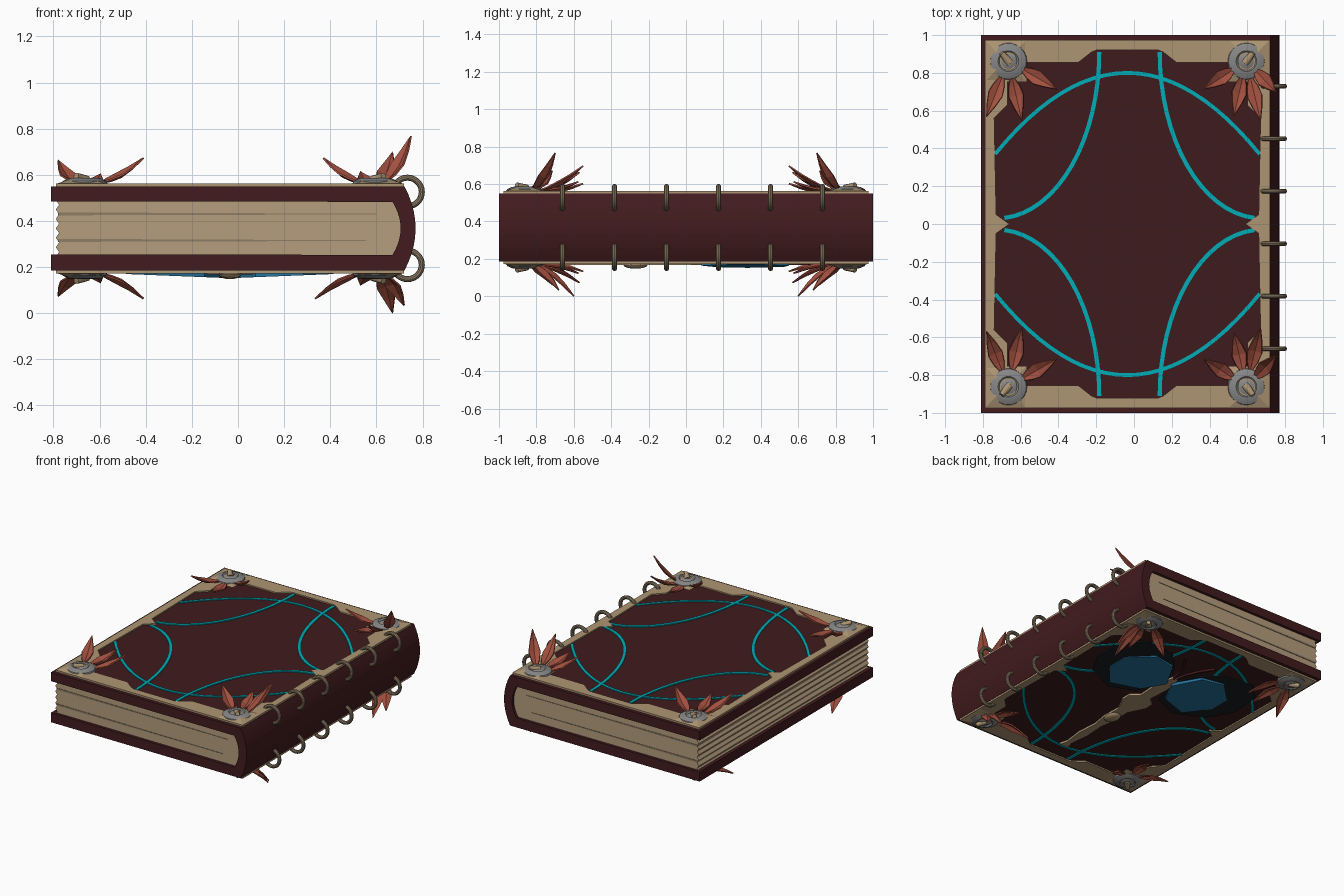
import bpy, bmesh, math
from mathutils import Vector, Matrix

if "Cube" in bpy.data.objects:
    bpy.data.objects.remove(bpy.data.objects["Cube"], do_unlink=True)

MID = 0.3675               # height of the mirror plane between the two covers
CX = -0.035                # middle of the cover decoration
CENTRE = (CX, 0, MID)


def material(name, r, g, b):
    m = bpy.data.materials.new(name)
    m.use_nodes = True
    m.diffuse_color = (r, g, b, 1)
    m.node_tree.nodes["Principled BSDF"].inputs["Base Color"].default_value = (r, g, b, 1)
    return m


LEATHER = material("maroon leather", 0.054, 0.011, 0.013)
PANEL = material("dark panel", 0.049, 0.011, 0.012)
TAN = material("tan trim", 0.42, 0.3, 0.17)
PAPER = material("paper", 0.46, 0.34, 0.205)
BRONZE = material("bronze", 0.27, 0.205, 0.13)
GREY = material("grey metal", 0.24, 0.24, 0.24)
RUST = material("rust red", 0.36, 0.08, 0.05)
CYAN = material("cyan inlay", 0.0, 0.42, 0.48)
BLUE = material("wing blue", 0.018, 0.17, 0.34)
BLACK = material("wing black", 0.01, 0.013, 0.015)


def finish(bm, name, mat, loc=(0, 0, 0), mirror="", smooth=False):
    bmesh.ops.recalc_face_normals(bm, faces=bm.faces)
    me = bpy.data.meshes.new(name)
    bm.to_mesh(me)
    bm.free()
    me.materials.append(mat)
    ob = bpy.data.objects.new(name, me)
    ob.location = loc
    bpy.context.collection.objects.link(ob)
    if mirror:
        mod = ob.modifiers.new("mirror", "MIRROR")
        mod.use_axis = [axis in mirror for axis in "xyz"]
        mod.use_mirror_merge = False
    if smooth:
        bpy.ops.object.select_all(action="DESELECT")
        ob.select_set(True)
        bpy.context.view_layer.objects.active = ob
        bpy.ops.object.shade_smooth_by_angle(angle=math.radians(40))
    return ob


def slab(name, mat, loops, z0, z1, loc=CENTRE, mirror="", lift=None):
    """Flat plate from an outline and optional hole outlines."""
    bm = bmesh.new()
    for loop in loops:
        vs = [bm.verts.new((x, y, z0)) for x, y in loop]
        for a, b in zip(vs, vs[1:] + vs[:1]):
            bm.edges.new((a, b))
    bmesh.ops.triangle_fill(bm, edges=bm.edges[:], use_beauty=True)
    new = bmesh.ops.extrude_face_region(bm, geom=bm.faces[:])["geom"]
    for v in new:
        if isinstance(v, bmesh.types.BMVert):
            v.co.z = z1 + (lift(v.co) if lift else 0)
    return finish(bm, name, mat, loc, mirror)


def extrude_y(name, mat, profile, half):
    """Extrude an x-z profile along y."""
    bm = bmesh.new()
    face = bm.faces.new([bm.verts.new((x, -half, z)) for x, z in profile])
    new = bmesh.ops.extrude_face_region(bm, geom=[face])["geom"]
    bmesh.ops.translate(bm, vec=(0, 2 * half, 0),
                        verts=[v for v in new if isinstance(v, bmesh.types.BMVert)])
    return finish(bm, name, mat)


def ribbon(points, width):
    """Outline of a strip that follows the points."""
    pts = [Vector(p) for p in points]
    left, right = [], []
    for i, p in enumerate(pts):
        d = (pts[min(i + 1, len(pts) - 1)] - pts[max(i - 1, 0)]).normalized()
        n = Vector((-d.y, d.x)) * width / 2
        left.append(tuple(p + n))
        right.append(tuple(p - n))
    return left + right[::-1]


def bulge(x, depth, half, steps=10):
    """Convex spine curve from bottom to top."""
    ts = [-1 + 2 * i / steps for i in range(steps + 1)]
    return [(x + depth * (1 - t * t), MID + half * t) for t in ts]


# Cover wrapped round the pages
outer = [(-0.81, 0.185)] + bulge(0.722, 0.048, 0.1825) + [(-0.81, 0.55)]
inner = [(-0.81, 0.485)] + bulge(0.67, 0.035, 0.115)[::-1] + [(-0.81, 0.255)]
extrude_y("cover", LEATHER, outer + inner, 1.0)

# Page block with a rippled fore edge
ripple = [(-0.79 + 0.014 * (i % 2), 0.49 - 0.245 * i / 12) for i in range(13)]
extrude_y("pages", PAPER, bulge(0.68, 0.036, 0.117) + ripple, 0.98)

# Dark gaps between the pages at both ends
for i, (z, x1) in enumerate([(0.43, 0.6), (0.315, 0.56)]):
    extrude_y(f"page_gap_{i}", BRONZE,
              [(-0.78, z - 0.006), (x1, z - 0.002), (x1, z + 0.001), (-0.78, z + 0.007)], 0.983)

# Frame and sunken panel on both covers
quarter = [(0.625, 0), (0.695, 0.05), (0.705, 0.56), (0.635, 0.63),
           (0.635, 0.855), (0.26, 0.855), (0.19, 0.91), (0.165, 0.92)]
upper = quarter + [(-x, y) for x, y in quarter[::-1]]
opening = upper + [(x, -y) for x, y in upper[-2:0:-1]]
border = [(0.755, -0.975), (0.755, 0.975), (-0.755, 0.975), (-0.755, -0.975)]
slab("cover_frame", TAN, [border, opening], 0.18, 0.195, mirror="z")
slab("cover_panel", PANEL, [opening], 0.18, 0.186, mirror="z")

# Cyan inlay lines
arc = [(x, 0.8 - 0.43 * (x / 0.7) ** 2) for x in [0.7 * (i / 12 - 1) for i in range(25)]]
slab("inlay_arc", CYAN, [ribbon(arc, 0.02)], 0.184, 0.192, mirror="yz")
sweep = [(0.70 - 0.54 * math.cos(a), 0.91 - 0.88 * math.sin(a))
         for a in [1.5 * i / 16 for i in range(17)]]
slab("inlay_sweep", CYAN, [ribbon(sweep, 0.022)], 0.184, 0.193, (CX + 0.011, 0, MID), "xyz")

# Binding rings along the spine
for i in range(6):
    for side in (-1, 1):
        bpy.ops.mesh.primitive_torus_add(
            location=(0.735, -0.66 + 0.278 * i, MID + side * 0.158), rotation=(math.pi / 2, 0, 0),
            major_radius=0.062, minor_radius=0.013, major_segments=28, minor_segments=10)
        ring = bpy.context.object
        ring.name = f"binding_ring_{i}_{'top' if side > 0 else 'bottom'}"
        ring.data.materials.append(BRONZE)
        bpy.ops.object.shade_smooth_by_angle()

# Raised corner plates
bm = bmesh.new()
bmesh.ops.create_cone(bm, cap_ends=True, segments=4, radius1=0.155, radius2=0.07, depth=0.02,
                      matrix=Matrix.Translation((0.645, 0.865, 0.203)) @ Matrix.Rotation(math.pi / 4, 4, "Z"))
finish(bm, "corner_plate", TAN, CENTRE, "xyz")

# Stepped corner discs
bm = bmesh.new()
steps = [(0, 0.22), (0.03, 0.219), (0.045, 0.21), (0.055, 0.219), (0.07, 0.217), (0.095, 0.205), (0.1, 0.19)]
vs = [bm.verts.new((r, 0, z)) for r, z in steps]
es = [bm.edges.new(p) for p in zip(vs, vs[1:])]
bmesh.ops.spin(bm, geom=vs + es, cent=(0, 0, 0), axis=(0, 0, 1), angle=math.tau, steps=24)
bmesh.ops.remove_doubles(bm, verts=bm.verts, dist=0.0005)
bmesh.ops.translate(bm, verts=bm.verts, vec=(0.63, 0.862, 0))
finish(bm, "corner_disc", GREY, CENTRE, "xyz", smooth=True)

# Small pegs leaning out of the discs
bm = bmesh.new()
lean = Vector((0.5, 0.6, 0.25)).to_track_quat("Z", "Y").to_matrix().to_4x4()
bmesh.ops.create_cone(bm, cap_ends=True, segments=10, radius1=0.024, radius2=0.014, depth=0.07,
                      matrix=Matrix.Translation((0.645, 0.88, 0.217)) @ lean)
finish(bm, "corner_peg", TAN, CENTRE, "xyz", smooth=True)


def leaf(name, base, tip, width):
    """Cupped pointed leaf from base to tip."""
    base, tip = Vector(base), Vector(tip)
    side = (tip - base).cross(Vector((0, 0, 1))).normalized()
    up = side.cross(tip - base).normalized()
    if tip.z < 0:
        up = -up
    bm = bmesh.new()
    rows = []
    for t, w in [(0, 0.25), (0.2, 0.75), (0.42, 1), (0.7, 0.6), (1, 0.02)]:
        mid = base.lerp(tip, t) - up * 0.04 * math.sin(math.pi * t) * (tip - base).length
        half = side * width * w / 2
        rows.append([bm.verts.new(p) for p in
                     (mid - half, mid - up * 0.2 * width * w, mid + half)])
    for a, b in zip(rows, rows[1:]):
        for i in range(2):
            bm.faces.new((a[i], a[i + 1], b[i + 1], b[i]))
    ob = finish(bm, name, RUST, CENTRE, "y")
    thick = ob.modifiers.new("thickness", "SOLIDIFY")
    thick.thickness = 0.008
    thick.offset = 0


# Leaves fanning out of each corner disc
left_fan = [(-0.375, 0.715, 0.305), (-0.56, 0.55, 0.235), (-0.745, 0.57, 0.295)]
fans = {("right", "top"): left_fan,
        ("right", "bottom"): left_fan,
        ("left", "top"): [(0.405, 0.715, 0.305), (0.565, 0.575, 0.245),
                          (0.705, 0.55, 0.33), (0.785, 0.70, 0.4)],
        ("left", "bottom"): [(0.37, 0.715, 0.305), (0.565, 0.575, 0.245),
                             (0.705, 0.6, 0.3675), (0.755, 0.68, 0.335)]}
for (hand, end), fan in fans.items():
    sx = 1 if hand == "left" else -1
    face = 1 if end == "top" else -1
    for i, (x, y, z) in enumerate(fan):
        base = Vector((sx * 0.63, 0.862, 0)).lerp(Vector((x, y, 0)), 0.28)
        base.z = face * 0.2
        leaf(f"leaf_{hand}_{end}_{i}", base, (x, y, face * z), 0.078)

# Winged insect on the underside
dark_wing = [(0.02, 0.32), (0.1, 0.1), (0.28, 0.02), (0.5, 0.12), (0.6, 0.3),
             (0.58, 0.54), (0.46, 0.66), (0.22, 0.63), (0.08, 0.48)]
blue_wing = [(0.02, 0.33), (0.11, 0.16), (0.32, 0.08), (0.45, 0.24), (0.45, 0.4), (0.3, 0.55), (0.13, 0.52)]
slab("wing_edge", BLACK, [dark_wing], -0.18, -0.194, mirror="x")
slab("wing_patch", BLUE, [blue_wing], -0.185, -0.198, mirror="x",
     lift=lambda c: -0.018 * max(0, 1 - c.x / 0.45))

half_body = [(0.035, -0.78), (0.018, -0.72), (0.035, -0.58), (0.025, -0.42), (0.045, -0.3),
             (0.04, -0.16), (0.1, -0.04), (0.1, 0.03), (0.04, 0.08), (0.05, 0.25), (0.02, 0.4)]
slab("insect_body", TAN, [half_body + [(-x, y) for x, y in half_body[::-1]]], -0.18, -0.2)
bm = bmesh.new()
bmesh.ops.create_uvsphere(bm, u_segments=16, v_segments=8, radius=1,
                          matrix=Matrix.Translation((0, -0.27, -0.2)) @ Matrix.Diagonal((0.05, 0.065, 0.02, 1)))
finish(bm, "insect_bead", TAN, CENTRE, smooth=True)
feeler = [(0.01, 0.38), (0.03, 0.48), (0.07, 0.57), (0.13, 0.66)]
slab("insect_feeler", LEATHER, [ribbon(feeler, 0.016)], -0.184, -0.2, mirror="x")
